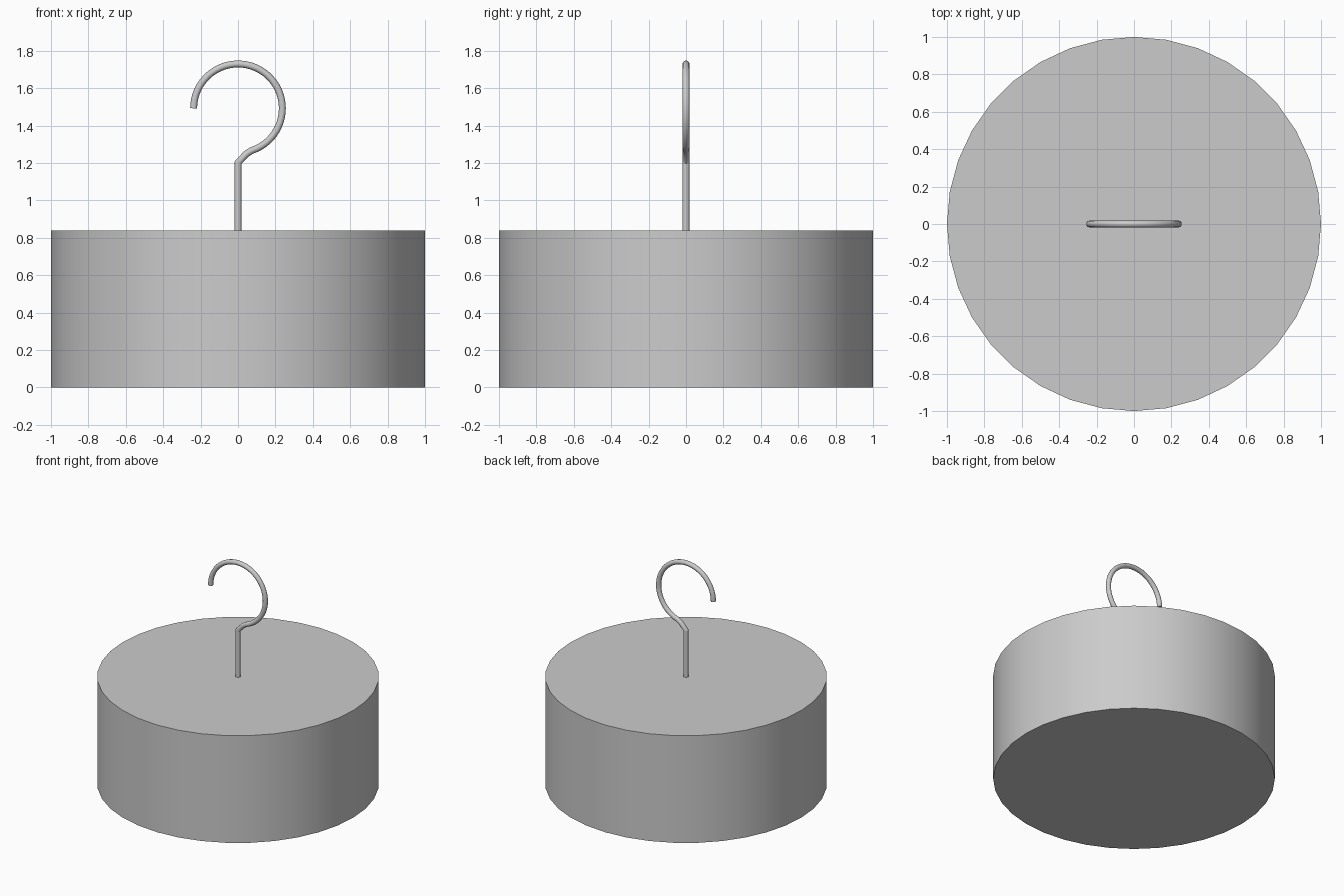
import bpy
from math import sin, cos, radians

if "Cube" in bpy.data.objects:
    bpy.data.objects.remove(bpy.data.objects["Cube"])

TUBE = 0.0185


def cylinder(name, radius, z0, z1, sides):
    bpy.ops.mesh.primitive_cylinder_add(vertices=sides, radius=radius, depth=z1 - z0,
                                        location=(0, 0, (z0 + z1) / 2))
    obj = bpy.context.object
    obj.name = name
    bpy.ops.object.shade_smooth_by_angle(angle=radians(35))
    return obj


# Heavy drum body and the straight stem standing on it
cylinder("weight_body", 1.0, 0.0, 0.84, 36)
cylinder("stem", TUBE, 0.82, 1.203, 20)

# Hook: open ring from the left tip over the top, then bent back to the stem
R, CZ = 0.237, 1.492
path = [(R * cos(radians(a)), CZ + R * sin(radians(a))) for a in range(180, -73, -6)]
path += [(0.058, 1.257), (0.045, 1.248), (0.034, 1.237), (0.0, 1.203), (-0.001, 1.198)]

curve = bpy.data.curves.new("hook", 'CURVE')
curve.dimensions = '3D'
curve.bevel_depth = TUBE
curve.bevel_resolution = 4
curve.use_fill_caps = True
spline = curve.splines.new('POLY')
spline.points.add(len(path) - 1)
for point, (x, z) in zip(spline.points, path):
    point.co = (x, 0, z, 1)
hook = bpy.data.objects.new("hook", curve)
bpy.context.collection.objects.link(hook)

# Turn the hook into a smooth mesh
bpy.ops.object.select_all(action='DESELECT')
hook.select_set(True)
bpy.context.view_layer.objects.active = hook
bpy.ops.object.convert(target='MESH')
bpy.ops.object.shade_smooth_by_angle(angle=radians(40))
